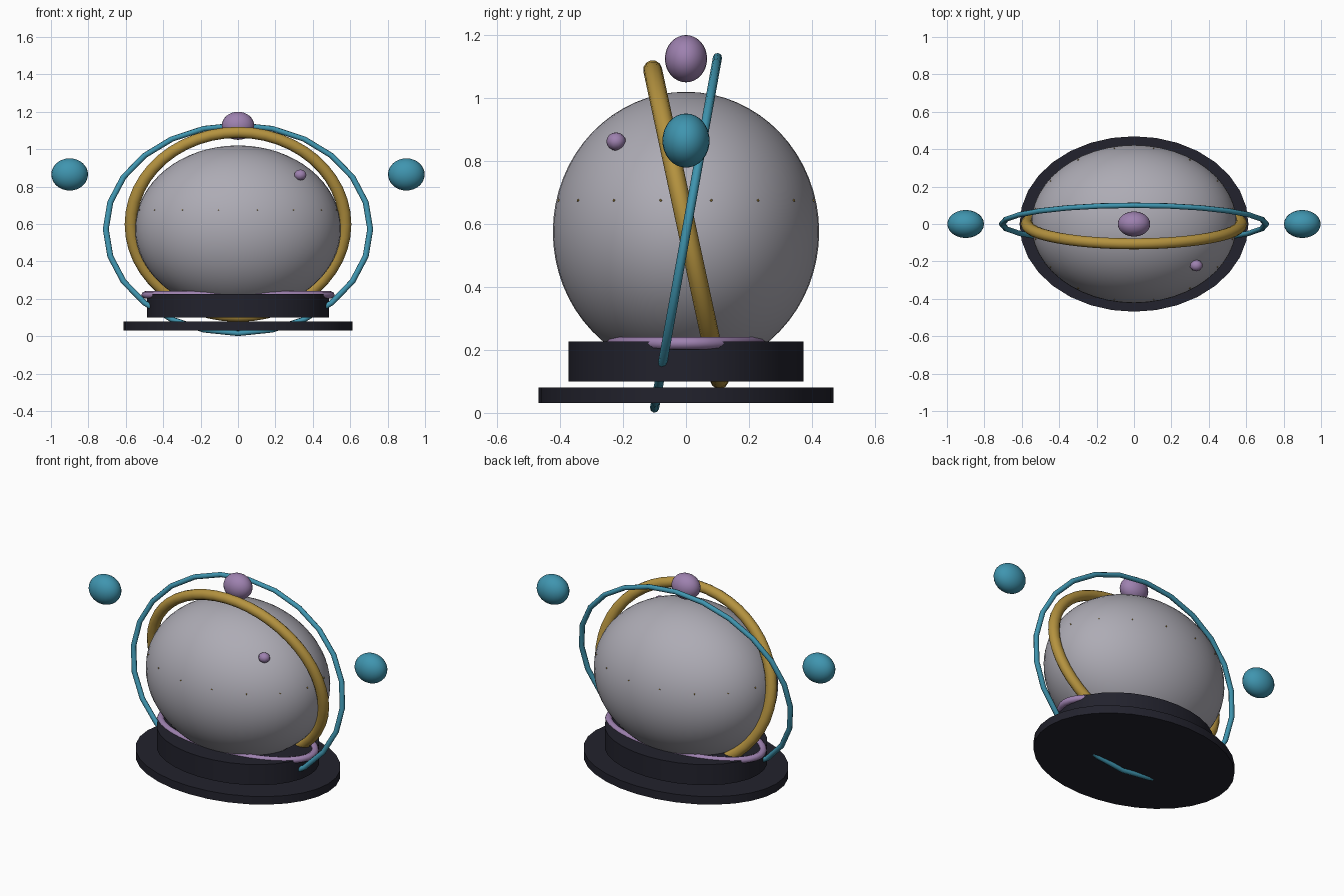
import bpy, bmesh, math

if "Cube" in bpy.data.objects:
    bpy.data.objects.remove(bpy.data.objects["Cube"])


def material(name, rgb):
    m = bpy.data.materials.new(name)
    m.diffuse_color = (*rgb, 1)
    m.use_nodes = True
    m.node_tree.nodes["Principled BSDF"].inputs["Base Color"].default_value = m.diffuse_color
    return m


GREY = material("pale grey", (0.42, 0.41, 0.46))
GOLD = material("gold", (0.46, 0.29, 0.05))
TEAL = material("teal", (0.05, 0.30, 0.43))
PURPLE = material("mauve", (0.34, 0.22, 0.43))
DARK = material("dark navy", (0.016, 0.016, 0.026))


def finish(name, bm, mat, angle=50):
    bmesh.ops.recalc_face_normals(bm, faces=bm.faces)
    mesh = bpy.data.meshes.new(name)
    bm.to_mesh(mesh)
    bm.free()
    mesh.materials.append(mat)
    obj = bpy.data.objects.new(name, mesh)
    bpy.context.collection.objects.link(obj)
    bpy.ops.object.select_all(action='DESELECT')
    obj.select_set(True)
    bpy.context.view_layer.objects.active = obj
    bpy.ops.object.shade_smooth_by_angle(angle=math.radians(angle))
    return obj


def place(bm, scale, centre):
    bmesh.ops.scale(bm, vec=scale, verts=bm.verts)
    bmesh.ops.translate(bm, vec=centre, verts=bm.verts)


def ellipsoid(name, centre, radii, mat, u=24, v=16):
    bm = bmesh.new()
    bmesh.ops.create_uvsphere(bm, u_segments=u, v_segments=v, radius=1)
    place(bm, radii, centre)
    return finish(name, bm, mat)


def oval_disc(name, rx, ry, z0, z1, mat, sides=32):
    bm = bmesh.new()
    bmesh.ops.create_cone(bm, cap_ends=True, segments=sides,
                          radius1=1, radius2=1, depth=1)
    place(bm, (rx, ry, z1 - z0), (0, 0, (z0 + z1) / 2))
    return finish(name, bm, mat, 30)


def oval_ring(name, cz, rx, y, z, tube, mat, sides, tube_sides=10):
    """Ring with half-axes (rx,0,0) and (0,y,z); tube is its round section."""
    r2 = math.hypot(y, z)
    uy, uz = y / r2, z / r2
    bm = bmesh.new()
    loops = []
    for i in range(sides):
        a = 2 * math.pi * i / sides
        loop = []
        for j in range(tube_sides):
            b = 2 * math.pi * j / tube_sides
            out, side = tube * math.cos(b), tube * math.sin(b)
            p = (rx + out * 1.1) * math.cos(a)
            q = (r2 + out) * math.sin(a)
            loop.append(bm.verts.new((p, q * uy - side * uz, cz + q * uz + side * uy)))
        loops.append(loop)
    for i in range(sides):
        l0, l1 = loops[i], loops[(i + 1) % sides]
        for j in range(tube_sides):
            k = (j + 1) % tube_sides
            bm.faces.new((l0[j], l1[j], l1[k], l0[k]))
    return finish(name, bm, mat)


# Body
C, R = 0.575, (0.55, 0.423, 0.445)
ellipsoid("body", (0, 0, C), R, GREY, 48, 32)

# Two-tier stand
oval_disc("upper_base", 0.486, 0.373, 0.10, 0.226, DARK)
oval_disc("lower_base", 0.612, 0.469, 0.031, 0.08, DARK)

# Crossing rings, tilted in opposite directions
oval_ring("wide_ring", 0.598, 0.573, -0.106, 0.492, 0.030, GOLD, 48, 12)
oval_ring("thin_ring", 0.572, 0.707, 0.100, 0.557, 0.0145, TEAL, 24, 8)

# Flat collar where the body meets the stand
oval_ring("collar", 0.221, 0.495, 0.24, 0.0, 0.020, PURPLE, 40, 8)

# Orbiting balls and top ball
for side, label in ((-1, "left"), (1, "right")):
    ellipsoid(label + "_ball", (side * 0.9, 0, 0.865), (0.098, 0.075, 0.086), TEAL)
ellipsoid("top_ball", (0, 0, 1.125), (0.087, 0.067, 0.075), PURPLE)

# Small knob on the body
ellipsoid("knob", (0.333, -0.222, 0.862), (0.034, 0.031, 0.029), PURPLE, 10, 8)

# Belt of tiny studs
dz = 0.10
k = math.sqrt(1 - (dz / R[2]) ** 2)
for i in range(16):
    a = 2 * math.pi * (i + 0.5) / 16
    ellipsoid("stud", (R[0] * k * math.cos(a), R[1] * k * math.sin(a), C + dz),
              (0.004, 0.004, 0.004), GOLD, 6, 4)
